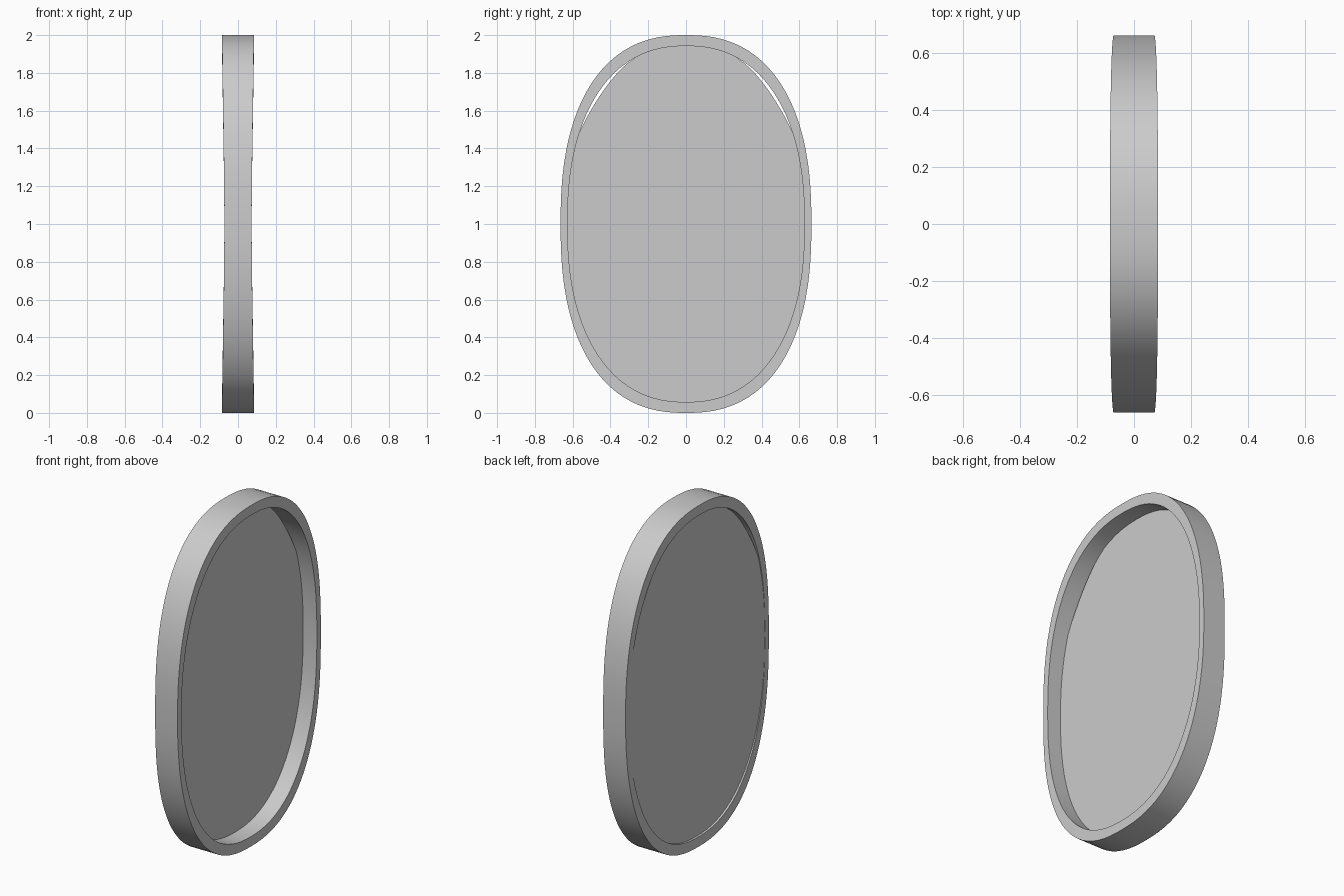
import bpy, bmesh, math

if "Cube" in bpy.data.objects:
    bpy.data.objects.remove(bpy.data.objects["Cube"])

SEG = 128
ANGLES = [2 * math.pi * i / SEG for i in range(SEG)]


def radius(t, a, b, n):
    """Polar radius of a superellipse."""
    return (abs(math.cos(t) / a) ** n + abs(math.sin(t) / b) ** n) ** (-1 / n)


def inner_radius(t):
    return radius(t, 0.627, 0.942, 2.3)


def outer_radius(t):
    return radius(t, 0.664, 1.0, 2.4)


def point(x, r, t):
    return (x, r * math.cos(t), 1 + r * math.sin(t))


def finish(bm, name):
    bmesh.ops.recalc_face_normals(bm, faces=bm.faces)
    mesh = bpy.data.meshes.new(name)
    bm.to_mesh(mesh)
    bm.free()
    obj = bpy.data.objects.new(name, mesh)
    bpy.context.collection.objects.link(obj)
    bpy.ops.object.select_all(action='DESELECT')
    obj.select_set(True)
    bpy.context.view_layer.objects.active = obj
    bpy.ops.object.shade_smooth_by_angle(angle=math.radians(30))
    return obj


def bridge(bm, ring_a, ring_b):
    for i in range(SEG):
        j = (i + 1) % SEG
        bm.faces.new((ring_a[i], ring_a[j], ring_b[j], ring_b[i]))


# Oval rim, a little deeper at the top and bottom than at the sides
bm = bmesh.new()
rings = []
for side, rad in ((-1, outer_radius), (1, outer_radius),
                  (1, inner_radius), (-1, inner_radius)):
    rings.append([bm.verts.new(point(side * (0.0725 + 0.0125 * math.sin(t) ** 2),
                                     rad(t), t)) for t in ANGLES])
for k in range(4):
    bridge(bm, rings[k], rings[(k + 1) % 4])
finish(bm, "oval_frame")


# Panel tucked into the rim, with thin gaps at the two upper shoulders
def panel_radius(t):
    upper = math.degrees(math.atan2(math.sin(t), abs(math.cos(t))))
    return inner_radius(t) + 0.012 - 0.030 * math.exp(-((upper - 57) / 17) ** 2)


bm = bmesh.new()
back, front = [[bm.verts.new(point(x, panel_radius(t), t)) for t in ANGLES]
               for x in (-0.072, -0.016)]
bridge(bm, back, front)
bm.faces.new(back)
bm.faces.new(front)
finish(bm, "mirror_panel")
